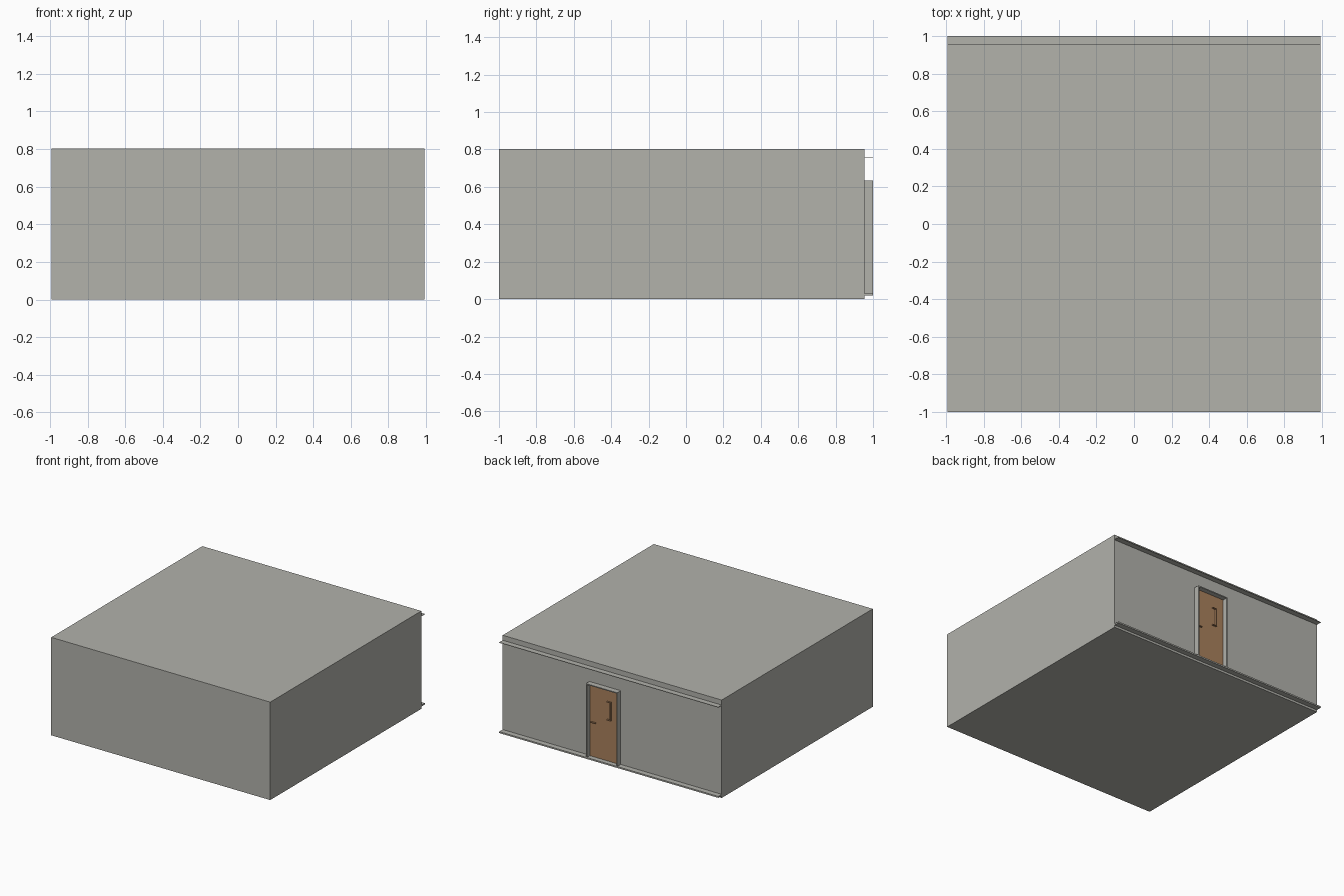
import bpy

cube = bpy.data.objects.get("Cube")
if cube:
    bpy.data.objects.remove(cube, do_unlink=True)


def material(name, rgb):
    mat = bpy.data.materials.new(name)
    mat.use_nodes = True
    mat.diffuse_color = (*rgb, 1)
    mat.node_tree.nodes["Principled BSDF"].inputs["Base Color"].default_value = (*rgb, 1)
    return mat


wall_grey = material("wall grey", (0.445, 0.445, 0.41))
door_brown = material("door brown", (0.40, 0.22, 0.11))


def box(name, x, y, z, mat):
    """Flat-sided box from its (low, high) limits on each axis."""
    spans = (x, y, z)
    bpy.ops.mesh.primitive_cube_add(size=1, location=[(a + b) / 2 for a, b in spans])
    obj = bpy.context.object
    obj.name = name
    obj.scale = [b - a for a, b in spans]
    bpy.ops.object.transform_apply(location=False, rotation=False, scale=True)
    obj.data.materials.append(mat)
    return obj


HALF = 0.992   # half width of the building
WALL = 0.955   # plane of the back wall
EDGE = 1.0     # outer edge of the trim

# Plain building block
box("building", (-HALF, HALF), (-1, WALL), (0, 0.802), wall_grey)

# Full-width ledges along the back wall
box("lower_ledge", (-HALF, HALF), (WALL, EDGE), (0.018, 0.03), wall_grey)
box("upper_ledge", (-HALF, HALF), (WALL, EDGE), (0.757, 0.761), wall_grey)

# Thin surround standing out around the door
left, right, top, thick = 0.207, -0.077, 0.634, 0.008
box("left_jamb", (left - thick, left), (WALL, EDGE), (0.03, top), wall_grey)
box("right_jamb", (right, right + thick), (WALL, EDGE), (0.03, top), wall_grey)
box("door_header", (right + thick, left - thick), (WALL, EDGE), (top - thick, top), wall_grey)

# Door leaf
box("door", (right + thick, left - thick), (WALL, WALL + 0.005), (0.03, top - thick), door_brown)

# Bracket-shaped pull: upright bar with two short arms
face = (WALL + 0.005, WALL + 0.018)
box("pull_bar", (0.004, 0.01), face, (0.367, 0.52), door_brown)
for name, z in (("pull_lower_arm", 0.367), ("pull_upper_arm", 0.514)):
    box(name, (0.01, 0.04), face, (z, z + 0.006), door_brown)

# Small lever handle
box("lever_handle", (0.145, 0.185), face, (0.308, 0.315), door_brown)
